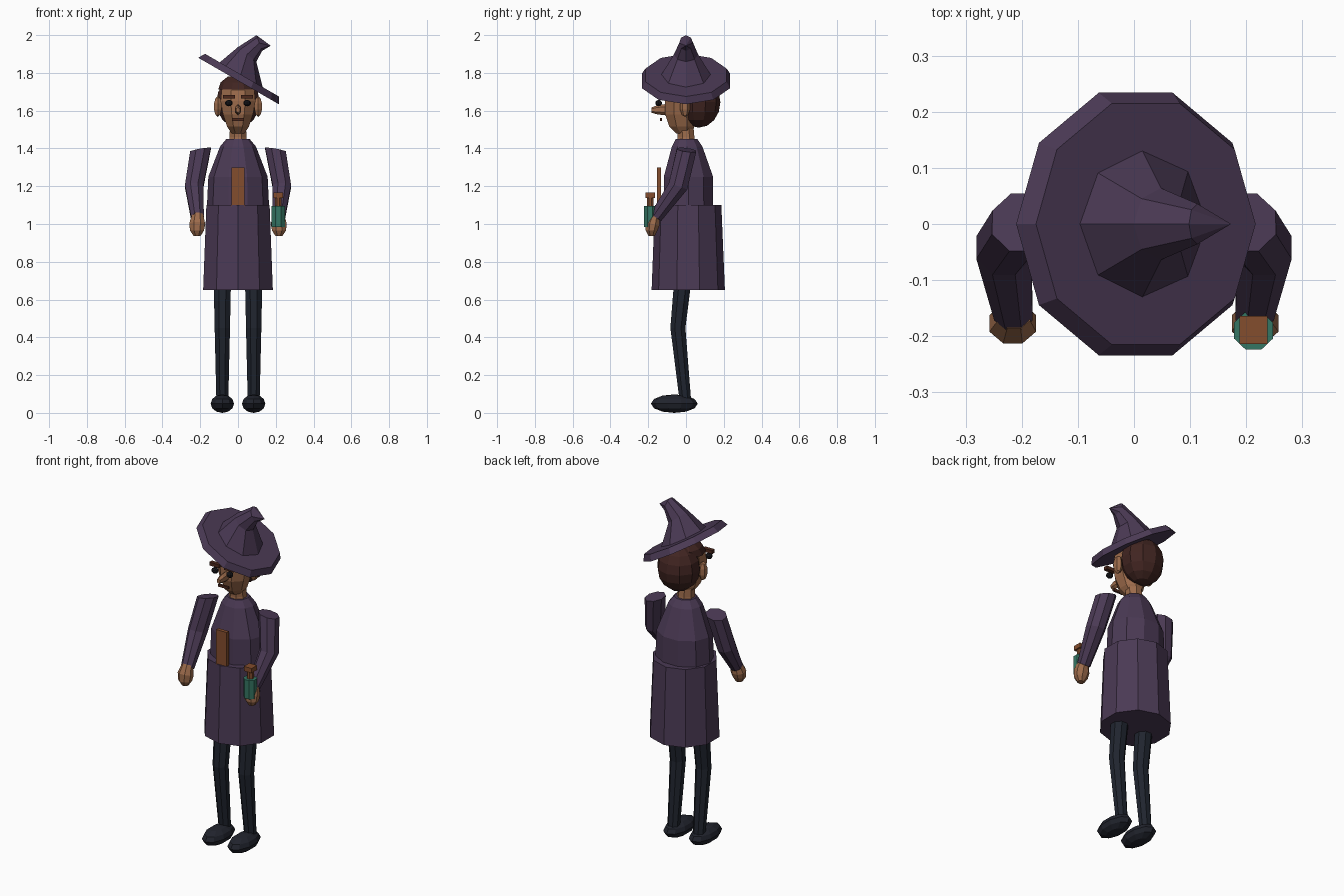
import bpy, bmesh, math
from mathutils import Vector, Matrix


def material(name, rgb):
    m = bpy.data.materials.new(name)
    m.diffuse_color = (*rgb, 1)
    return m


PURPLE = material("purple cloth", (0.070, 0.042, 0.090))
SKIN = material("skin", (0.34, 0.150, 0.072))
HAIR = material("dark brown hair", (0.052, 0.018, 0.015))
NAVY = material("dark trousers", (0.014, 0.018, 0.028))
SHOE = material("shoe leather", (0.015, 0.017, 0.026))
TEAL = material("teal glass", (0.035, 0.180, 0.125))
WOOD = material("orange brown wood", (0.23, 0.075, 0.026))
BLACK = material("black", (0.010, 0.010, 0.013))
BROW = material("brown brow", (0.075, 0.022, 0.012))


def finish(name, bm, mat):
    bmesh.ops.recalc_face_normals(bm, faces=bm.faces)
    me = bpy.data.meshes.new(name)
    bm.to_mesh(me)
    bm.free()
    me.materials.append(mat)
    ob = bpy.data.objects.new(name, me)
    bpy.context.collection.objects.link(ob)
    return ob


def loft(name, rings, n, mat, phase=0.0, tip=None):
    """Skin rings of (x, y, z, rx, ry, tilt about y, tilt about x) in degrees."""
    bm = bmesh.new()
    loops = []
    for r in rings:
        x, y, z, rx, ry, ty, tx = (tuple(r) + (0, 0))[:7]
        rot = Matrix.Rotation(math.radians(ty), 3, 'Y') @ Matrix.Rotation(math.radians(tx), 3, 'X')
        loop = []
        for i in range(n):
            a = 2 * math.pi * (i + phase) / n
            loop.append(bm.verts.new(Vector((x, y, z)) + rot @ Vector((rx * math.cos(a), ry * math.sin(a), 0))))
        loops.append(loop)
    for a, b in zip(loops, loops[1:]):
        for i in range(n):
            j = (i + 1) % n
            bm.faces.new((a[i], a[j], b[j], b[i]))
    bm.faces.new(loops[0][::-1])
    if tip:
        t = bm.verts.new(tip)
        for i in range(n):
            bm.faces.new((loops[-1][i], loops[-1][(i + 1) % n], t))
    else:
        bm.faces.new(loops[-1])
    return finish(name, bm, mat)


def ball(name, c, r, mat, seg=8, rings=6):
    bm = bmesh.new()
    bmesh.ops.create_uvsphere(bm, u_segments=seg, v_segments=rings, radius=1,
                              matrix=Matrix.Translation(c) @ Matrix.Diagonal((*r, 1)))
    return finish(name, bm, mat)


def box(name, c, size, mat):
    bm = bmesh.new()
    bmesh.ops.create_cube(bm, size=1, matrix=Matrix.Translation(c) @ Matrix.Diagonal((*size, 1)))
    return finish(name, bm, mat)


# Robe: skirt and bodice
loft("skirt", [(0, 0.012, 0.65, 0.194, 0.194), (0, 0.011, 1.10, 0.176, 0.176)], 10, PURPLE, 2.5)
loft("bodice", [(0, 0.013, 1.08, 0.165, 0.138), (0, 0.013, 1.25, 0.157, 0.137),
                (0, 0.006, 1.41, 0.095, 0.085), (0, 0.003, 1.45, 0.062, 0.060)], 10, PURPLE)
# Wooden plaque tucked into the skirt
box("chest_plaque", (0, -0.144, 1.15), (0.068, 0.021, 0.30), WOOD)

# Neck, head and hair
loft("neck", [(0, 0.0, 1.42, 0.055, 0.055), (0, 0.0, 1.46, 0.048, 0.048),
              (0, -0.005, 1.54, 0.046, 0.046)], 8, SKIN, 0.5)
loft("head", [(0, -0.010, 1.478, 0.035, 0.045), (0, -0.022, 1.515, 0.062, 0.072),
              (0, -0.030, 1.58, 0.086, 0.087), (0, -0.030, 1.65, 0.100, 0.088),
              (0, -0.025, 1.71, 0.093, 0.085), (0, -0.010, 1.755, 0.060, 0.055)], 8, SKIN, 0.5)
ball("hair", (0, 0.068, 1.645), (0.120, 0.114, 0.135), HAIR, 10, 8)
loft("hair_cap", [(0, 0.0, 1.712, 0.105, 0.112), (0, 0.01, 1.75, 0.092, 0.098),
                  (0, 0.015, 1.78, 0.055, 0.06)], 10, HAIR)

# Face
loft("nose", [(0, -0.105, 1.605, 0.016, 0.030, 0, 90), (0, -0.150, 1.605, 0.018, 0.025, 0, 90),
              (0, -0.182, 1.603, 0.011, 0.014, 0, 90)], 6, SKIN, 0.5)
box("mouth", (0, -0.132, 1.553), (0.064, 0.012, 0.014), BROW)
for side, s in (("left", 1), ("right", -1)):
    ball(side + "_eye", (s * 0.048, -0.145, 1.640), (0.021, 0.018, 0.017), BLACK, 8, 5)
    box(side + "_brow", (s * 0.048, -0.142, 1.674), (0.062, 0.024, 0.020), BROW)
    ball(side + "_ear", (s * 0.107, -0.005, 1.622), (0.024, 0.028, 0.055), SKIN, 6, 5)

    # Sleeves and hands
    loft(side + "_sleeve", [(s * 0.198, 0.003, 1.392, 0.060, 0.056, s * 10, -8),
                            (s * 0.232, -0.042, 1.20, 0.053, 0.056, 0, -20),
                            (s * 0.215, -0.160, 1.035, 0.037, 0.037, 0, -35)], 8, PURPLE, 0.5)
    loft(side + "_hand", [(s * 0.214, -0.163, 1.050, 0.031, 0.027, 0, -25),
                          (s * 0.216, -0.177, 1.000, 0.045, 0.040, 0, -15),
                          (s * 0.217, -0.182, 0.965, 0.040, 0.034),
                          (s * 0.217, -0.182, 0.937, 0.020, 0.018)], 8, SKIN, 0.5)

    # Legs and shoes
    loft(side + "_leg", [(s * 0.083, -0.015, 0.72, 0.050, 0.050), (s * 0.083, -0.043, 0.45, 0.044, 0.043),
                         (s * 0.083, -0.003, 0.06, 0.034, 0.033)], 8, NAVY, 0.5)
    ball(side + "_shoe", (s * 0.083, -0.062, 0.049), (0.065, 0.124, 0.049), SHOE, 10, 6)

# Bottle with stopper in the left hand
loft("bottle", [(0.213, -0.190, 0.985, 0.038, 0.036), (0.213, -0.190, 1.095, 0.038, 0.036)], 8, TEAL, 0.5)
loft("bottle_neck", [(0.213, -0.189, 1.09, 0.019, 0.019), (0.213, -0.189, 1.14, 0.019, 0.019)], 8, WOOD, 0.5)
box("bottle_stopper", (0.213, -0.189, 1.152), (0.050, 0.050, 0.027), WOOD)

# Tilted hat: brim and bent crown
loft("hat_brim", [(0.003, 0, 1.757, 0.246, 0.246, 30), (0.021, 0, 1.788, 0.226, 0.226, 30)], 10, PURPLE)
loft("hat_crown", [(0.012, 0, 1.782, 0.136, 0.136, 28), (0.048, 0, 1.898, 0.062, 0.064, 38),
                   (0.113, 0, 1.958, 0.044, 0.036, 70)], 8, PURPLE, 0, (0.173, 0, 1.944))
